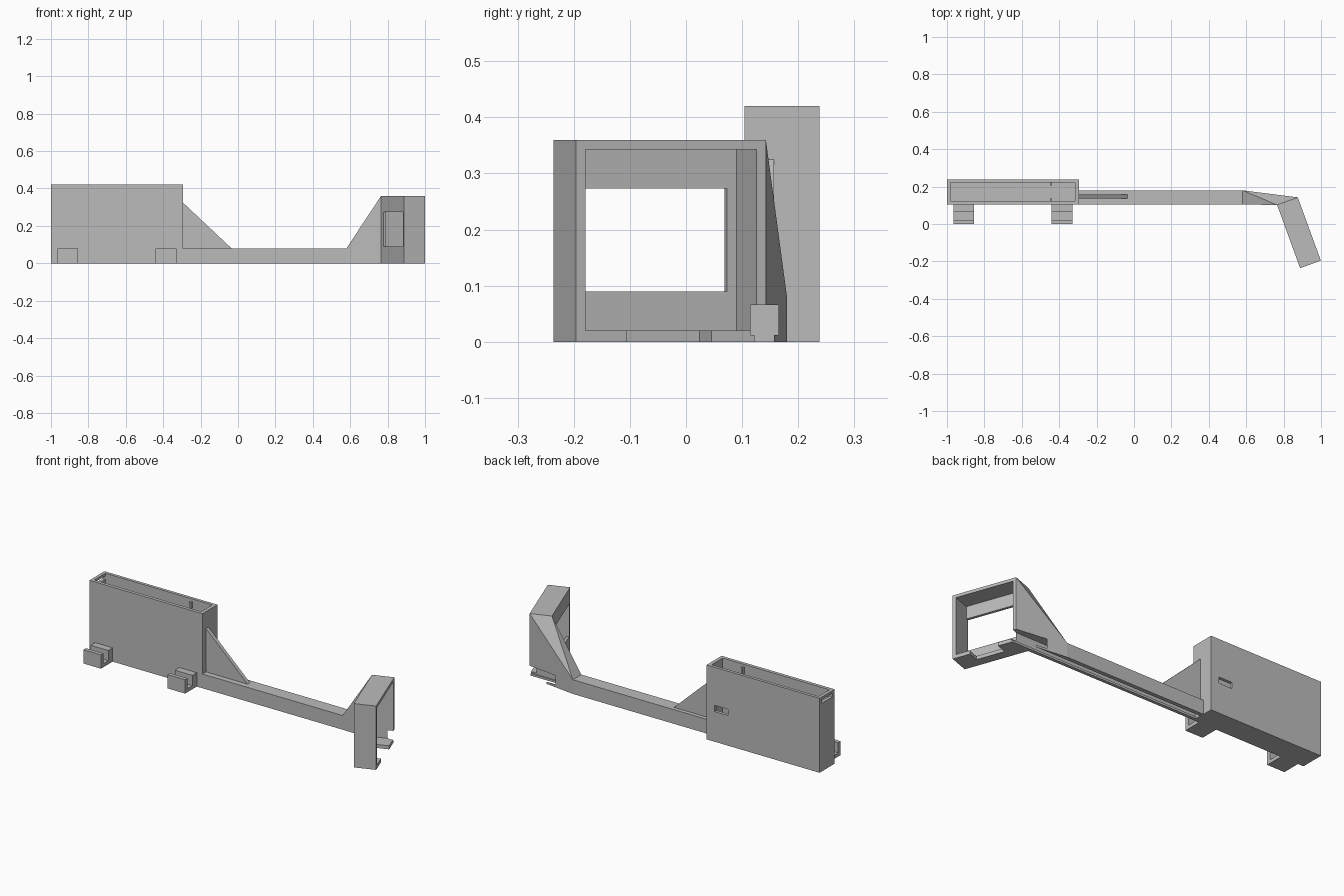
import bpy, bmesh, math
from mathutils import Matrix

cube = bpy.data.objects.get("Cube")
if cube:
    bpy.data.objects.remove(cube, do_unlink=True)

grey = bpy.data.materials.new("plain grey")
grey.use_nodes = True
grey.diffuse_color = (0.5, 0.5, 0.5, 1)
grey.node_tree.nodes["Principled BSDF"].inputs["Base Color"].default_value = (0.5, 0.5, 0.5, 1)


def hull(name, points, matrix=None):
    """Convex solid around a few points."""
    bm = bmesh.new()
    for p in points:
        bm.verts.new(p)
    bmesh.ops.convex_hull(bm, input=bm.verts[:])
    bmesh.ops.dissolve_limit(bm, angle_limit=0.01, verts=bm.verts[:], edges=bm.edges[:])
    if matrix:
        bm.transform(matrix)
    bmesh.ops.recalc_face_normals(bm, faces=bm.faces[:])
    mesh = bpy.data.meshes.new(name)
    bm.to_mesh(mesh)
    bm.free()
    mesh.materials.append(grey)
    ob = bpy.data.objects.new(name, mesh)
    bpy.context.collection.objects.link(ob)
    return ob


def box(name, xs, ys, zs, matrix=None):
    return hull(name, [(x, y, z) for x in xs for y in ys for z in zs], matrix)


def cut(ob, *cutters):
    """Subtract the cutters and remove them."""
    for c in cutters:
        c.hide_render = True
        mod = ob.modifiers.new("cut", 'BOOLEAN')
        mod.operation = 'DIFFERENCE'
        mod.solver = 'EXACT'
        mod.object = c
        bpy.context.view_layer.objects.active = ob
        bpy.ops.object.modifier_apply(modifier=mod.name)
        bpy.data.objects.remove(c, do_unlink=True)


def cable_channel(ob, start, end):
    """Open the underside channel, leaving a small lip on each side."""
    cut(ob,
        box("channel", (start, end), (0.115, 0.165), (0.012, 0.066)),
        box("slit", (start, end), (0.122, 0.157), (-0.02, 0.03)))


# Open-topped holder box with a side port and an end slot
holder = box("holder_box", (-1, -0.295), (0.104, 0.238), (0, 0.42))
cut(holder,
    box("cavity", (-0.982, -0.315), (0.123, 0.221), (0.02, 0.5)),
    box("port", (-0.43, -0.345), (0.2, 0.3), (0.17, 0.205)),
    box("end_slot", (-1.1, -0.95), (0.123, 0.221), (0.385, 0.405)))

# Small retaining nubs inside the holder
for i, y in enumerate((0.123, 0.207)):
    box(f"holder_nub_{i + 1}", (-0.45, -0.438), (y, y + 0.014), (0.37, 0.405))

# U-shaped clips on the holder front
for i, x in enumerate((-0.965, -0.44)):
    clip = box(f"front_clip_{i + 1}", (x, x + 0.11), (0, 0.104), (0, 0.078))
    cut(clip, box("clip_gap", (x - 1, x + 1), (0.022, 0.065), (0.02, 0.2)))

# Long arm with the underside channel
arm = box("arm", (-0.295, 0.58), (0.104, 0.18), (0, 0.08))
cable_channel(arm, -0.294, 0.7)

# Thin triangular brace between arm and holder
hull("brace", [(x, y, z) for y in (0.136, 0.157)
               for x, z in ((-0.295, 0.08), (-0.295, 0.325), (-0.035, 0.08))])

# Angled frame placed in its own turned space
turn = Matrix.Translation((0.765, 0.102, 0)) @ Matrix.Rotation(math.radians(-70), 4, 'Z')
LENGTH, DEPTH, HEIGHT = 0.36, 0.118, 0.36
frame = box("frame", (0, LENGTH), (0, DEPTH), (0, HEIGHT), turn)
cut(frame,
    box("recess", (0.018, 0.342), (0.015, 0.3), (0.02, 0.343), turn),
    box("window", (0.036, 0.342), (-0.1, 0.05), (0.09, 0.273), turn),
    box("bottom_notch", (0.103, 0.263), (0.054, 0.3), (-0.1, 0.1), turn))
cable_channel(frame, 0.7, 0.95)

# Flared joint from the arm end to the side of the frame
near = [(0.58, y, z) for y in (0.104, 0.18) for z in (0, 0.08)]
far = [tuple(turn @ Matrix.Translation((0, v, z)).to_translation())
       for v in (0, DEPTH) for z in (0, HEIGHT)]
joint = hull("arm_joint", near + far)
cable_channel(joint, 0.5, 1.1)
